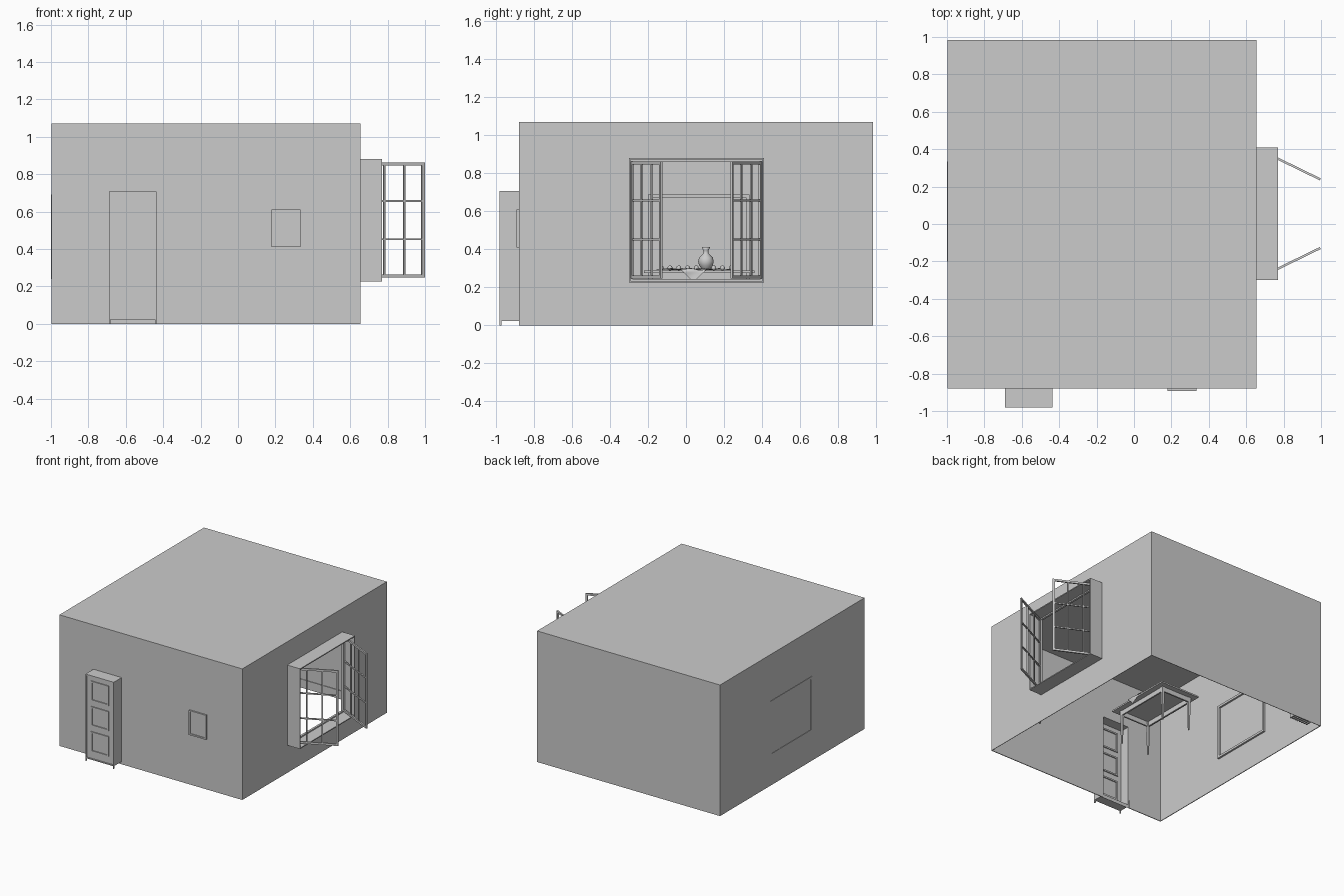
import bpy, bmesh, math, random
from mathutils import Matrix, Vector

if "Cube" in bpy.data.objects:
    bpy.data.objects.remove(bpy.data.objects["Cube"])

random.seed(4)
X0, X1, Y0, Y1, H = -0.997, 0.655, -0.88, 0.985, 1.07


def finish(name, bm, smooth=False):
    me = bpy.data.meshes.new(name)
    bm.to_mesh(me)
    bm.free()
    for p in me.polygons:
        p.use_smooth = smooth
    ob = bpy.data.objects.new(name, me)
    bpy.context.collection.objects.link(ob)
    return ob


def boxes(name, items):
    bm = bmesh.new()
    for lo, hi in items:
        lo, hi = Vector(lo), Vector(hi)
        size = hi - lo
        bmesh.ops.create_cube(bm, size=1, matrix=Matrix.Translation((lo + hi) / 2) @
                              Matrix.Diagonal((size.x, size.y, size.z, 1)))
    return finish(name, bm)


def frame(axis, p0, p1, a0, a1, z0, z1, w):
    """Four bars of a rectangular frame on a wall facing the given axis."""
    def bar(b0, b1, c0, c1):
        return ((p0, b0, c0), (p1, b1, c1)) if axis == 'x' else ((b0, p0, c0), (b1, p1, c1))
    return [bar(a0, a0 + w, z0, z1), bar(a1 - w, a1, z0, z1),
            bar(a0 + w, a1 - w, z0, z0 + w), bar(a0 + w, a1 - w, z1 - w, z1)]


def wall(name, axis, pos, a0, a1, hole=None):
    bm = bmesh.new()

    def ring(b0, b1, c0, c1):
        pts = [(b0, c0), (b1, c0), (b1, c1), (b0, c1)]
        return [bm.verts.new((pos, b, c) if axis == 'x' else (b, pos, c)) for b, c in pts]
    outer = ring(a0, a1, 0, H)
    if hole:
        inner = ring(*hole)
        for i in range(4):
            j = (i + 1) % 4
            bm.faces.new((outer[i], outer[j], inner[j], inner[i]))
    else:
        bm.faces.new(outer)
    return finish(name, bm)


def lathe(name, profile, loc, n=24):
    bm = bmesh.new()
    vs = [bm.verts.new((r, 0, z)) for r, z in profile]
    es = [bm.edges.new(e) for e in zip(vs, vs[1:])]
    bmesh.ops.spin(bm, geom=vs + es, axis=(0, 0, 1), cent=(0, 0, 0),
                   angle=2 * math.pi, steps=n)
    bmesh.ops.remove_doubles(bm, verts=bm.verts, dist=1e-5)
    bmesh.ops.recalc_face_normals(bm, faces=bm.faces)
    ob = finish(name, bm, True)
    ob.location = loc
    return ob


# room shell, open underneath
DX0, DX1, DZ0, DZ1 = -0.69, -0.435, 0.022, 0.708
WY0, WY1, WZ0, WZ1 = -0.30, 0.41, 0.225, 0.88
wall("front_wall", 'y', Y0, X0, X1, (DX0, DX1, DZ0, DZ1))
wall("back_wall", 'y', Y1, X0, X1)
wall("left_wall", 'x', X0, Y0, Y1)
wall("right_wall", 'x', X1, Y0, Y1, (WY0, WY1, WZ0, WZ1))
boxes("ceiling", [((X0, Y0, H - 0.01), (X1, Y1, H))])
t = 0.005
boxes("baseboard", [((X0, Y0, 0.001), (X0 + t, Y1, 0.07)), ((X1 - t, Y0, 0.001), (X1, Y1, 0.07)),
                    ((X0, Y1 - t, 0.001), (X1, Y1, 0.07)), ((DX1, Y0, 0.001), (X1, Y0 + t, 0.07)),
                    ((X0, Y0, 0.001), (DX0, Y0 + t, 0.07))])

# door recess and panelled leaf
boxes("door_frame", frame('y', -0.982, Y0, DX0, DX1, DZ0, DZ1, 0.008) +
      [((x, -0.982, 0), (x + 0.008, -0.972, DZ0)) for x in (DX0, DX1 - 0.008)])
boxes("door_leaf", [((DX0 + 0.008, -0.974, DZ0 + 0.008), (DX1 - 0.008, -0.962, DZ1 - 0.008))])
mould = []
for z0, z1 in ((0.085, 0.25), (0.295, 0.455), (0.50, 0.663)):
    mould += frame('y', -0.982, -0.954, -0.644, -0.484, z0, z1, 0.012)
boxes("door_panel_mouldings", mould)

# window recess
boxes("window_box", frame('x', X1, 0.77, WY0, WY1, WZ0, WZ1, 0.008))
boxes("window_inner_frame", frame('x', X1, 0.672, WY0 + 0.008, WY1 - 0.008,
                                  WZ0 + 0.008, WZ1 - 0.008, 0.01))

# open casements with glazing bars
L, cz0, cz1, d = 0.357, 0.247, 0.862, 0.005
for name, y, s in (("casement_front", -0.285, 1), ("casement_back", 0.395, -1)):
    bars = frame('y', -0.006, 0.006, 0, L, cz0, cz1, 0.016)
    for k in (1, 2):
        x, z = L * k / 3, cz0 + (cz1 - cz0) * k / 3
        bars.append(((x - d, -d, cz0), (x + d, d, cz1)))
        bars.append(((0, -d, z - d), (L, d, z + d)))
    ob = boxes(name, bars)
    ob.location = (0.675, y, 0)
    ob.rotation_euler.z = s * math.radians(26)

# hung frames on the left and front walls
boxes("large_picture_frame", frame('x', -1.0, X0 + 0.015, -0.20, 0.335, 0.24, 0.69, 0.018))
boxes("small_picture_frame", frame('y', -0.893, Y0 + 0.012, 0.18, 0.335, 0.41, 0.61, 0.012))
boxes("small_picture_panel", [((0.19, -0.886, 0.42), (0.325, Y0 + 0.004, 0.60))])

# table: top, apron and tapered legs
TX0, TX1, TY0, TY1, TZ = -0.33, 0.03, -0.22, 0.36, 0.288
boxes("table_top", [((TX0, TY0, TZ - 0.012), (TX1, TY1, TZ))])
m, w = 0.045, 0.012
ax0, ax1, ay0, ay1 = TX0 + m, TX1 - m, TY0 + m, TY1 - m
az0, az1 = TZ - 0.05, TZ - 0.012
boxes("table_apron", [((ax0, ay0, az0), (ax0 + w, ay1, az1)), ((ax1 - w, ay0, az0), (ax1, ay1, az1)),
                      ((ax0, ay0, az0), (ax1, ay0 + w, az1)), ((ax0, ay1 - w, az0), (ax1, ay1, az1))])
for i, x in enumerate((ax0 + 0.008, ax1 - 0.008)):
    for j, y in enumerate((ay0 + 0.008, ay1 - 0.008)):
        bm = bmesh.new()
        bmesh.ops.create_cone(bm, cap_ends=True, segments=4, radius1=0.007, radius2=0.016,
                              depth=az1, matrix=Matrix.Translation((x, y, az1 / 2)) @
                              Matrix.Rotation(math.pi / 4, 4, 'Z'))
        finish(f"table_leg_{i}{j}", bm)

# rumpled cloth with one corner hanging over the table edge
bm = bmesh.new()
bmesh.ops.create_grid(bm, x_segments=28, y_segments=28, size=0.14,
                      matrix=Matrix.Translation((-0.1, 0.04, 0)) @ Matrix.Rotation(math.pi / 4, 4, 'Z'))
for v in bm.verts:
    x, y = v.co.x, v.co.y
    ripple = 0.005 * (1 + math.sin(55 * y + 20 * x) * math.cos(40 * x - 15 * y))
    over = x - TX1 - 0.004
    if over > 0:
        v.co.x, v.co.z = TX1 + 0.004 + ripple, TZ + 0.003 - over
    else:
        v.co.z = TZ + 0.003 + ripple
finish("table_cloth", bm, True)

# jug with a handle, and fruit
lathe("jug", [(0, 0), (0.02, 0), (0.024, 0.005), (0.036, 0.022), (0.041, 0.042), (0.036, 0.062),
              (0.02, 0.078), (0.013, 0.088), (0.014, 0.1), (0.022, 0.118), (0.019, 0.118),
              (0.01, 0.098), (0.01, 0.085)], (-0.13, 0.105, TZ + 0.006))
for k in range(9):
    bm = bmesh.new()
    bmesh.ops.create_uvsphere(bm, u_segments=14, v_segments=8, radius=0.013)
    ob = finish(f"fruit_{k + 1}", bm, True)
    ob.location = (random.uniform(-0.2, -0.03), -0.13 + 0.046 * k, TZ + 0.014)

# low ribbed radiator in the back corner
fins = [((-0.94 + 0.022 * k, 0.89, 0.03), (-0.928 + 0.022 * k, 0.95, 0.2)) for k in range(8)]
boxes("radiator", fins + [((-0.94, 0.912, z), (-0.775, 0.928, z + 0.015)) for z in (0.045, 0.17)])
